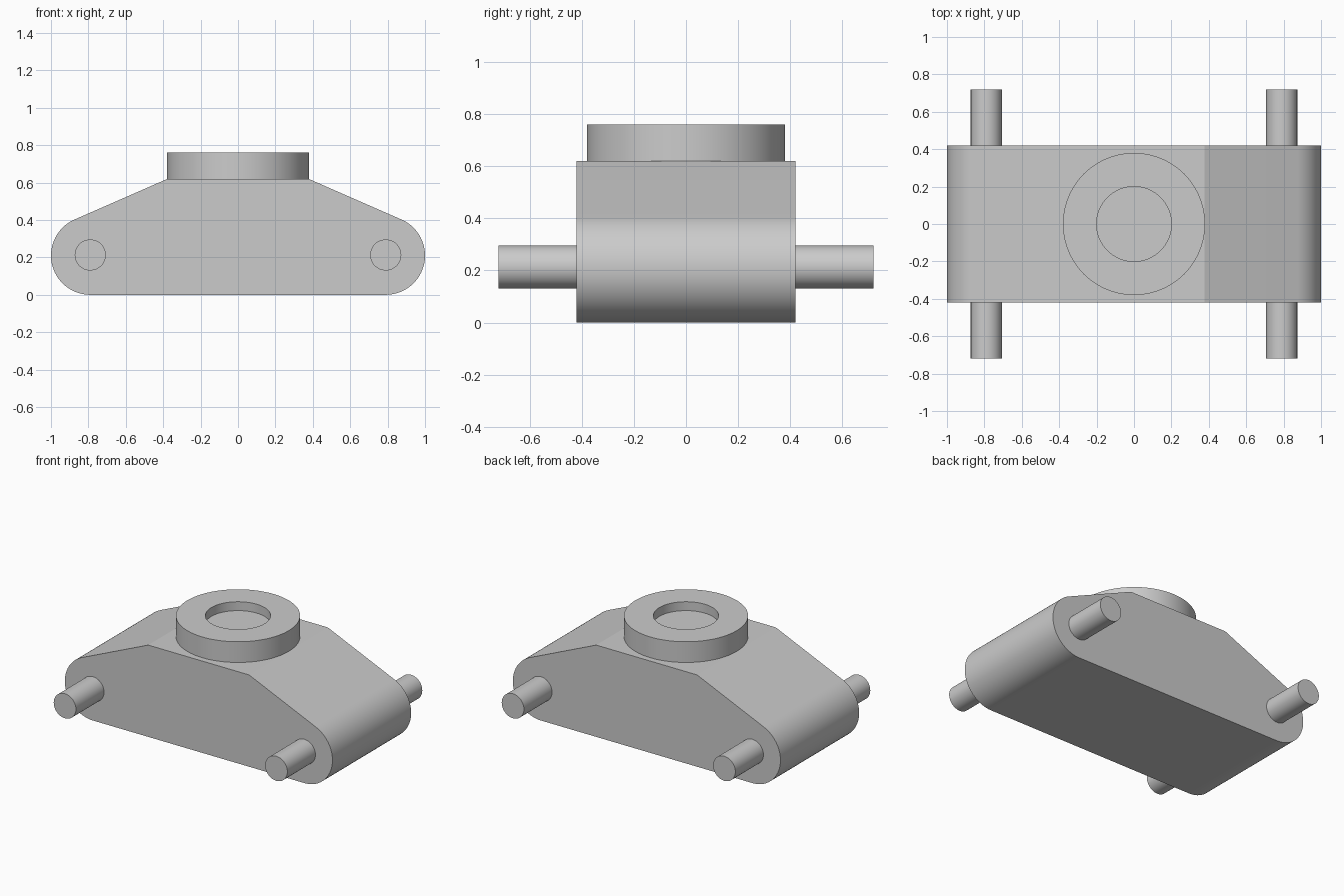
import bpy
import bmesh
from math import atan2, cos, sin, pi, radians, hypot, acos

cube = bpy.data.objects.get("Cube")
if cube:
    bpy.data.objects.remove(cube, do_unlink=True)

# Single grey finish
GREY = (0.6, 0.6, 0.6, 1)
grey = bpy.data.materials.new("grey_metal")
grey.use_nodes = True
grey.diffuse_color = GREY
grey.node_tree.nodes["Principled BSDF"].inputs["Base Color"].default_value = GREY

END_X, END_R = 0.79, 0.21      # rounded ends
TOP_X, TOP_Z = 0.377, 0.62     # flat top
HALF_DEPTH, PIN_REACH = 0.42, 0.72


def finish(name, bm):
    """Turn a bmesh into a shaded, coloured object."""
    bmesh.ops.recalc_face_normals(bm, faces=bm.faces)
    mesh = bpy.data.meshes.new(name)
    bm.to_mesh(mesh)
    bm.free()
    mesh.materials.append(grey)
    obj = bpy.data.objects.new(name, mesh)
    bpy.context.collection.objects.link(obj)
    bpy.ops.object.select_all(action="DESELECT")
    obj.select_set(True)
    bpy.context.view_layer.objects.active = obj
    bpy.ops.object.shade_smooth_by_angle(angle=radians(20))
    return obj


def extrude_y(name, outline, half):
    """Extrude an xz outline evenly to both sides of y = 0."""
    bm = bmesh.new()
    face = bm.faces.new([bm.verts.new((x, -half, z)) for x, z in outline])
    new = bmesh.ops.extrude_face_region(bm, geom=[face])["geom"]
    verts = [v for v in new if isinstance(v, bmesh.types.BMVert)]
    bmesh.ops.translate(bm, verts=verts, vec=(0, 2 * half, 0))
    return finish(name, bm)


def arc(cx, cz, r, start, end, steps):
    angles = [start + (end - start) * i / steps for i in range(steps + 1)]
    return [(cx + r * cos(a), cz + r * sin(a)) for a in angles]


# Body: flat base, round ends, slopes tangent to the ends
dx, dz = TOP_X - END_X, TOP_Z - END_R
tangent = atan2(dz, dx) - acos(END_R / hypot(dx, dz))
right_half = arc(END_X, END_R, END_R, -pi / 2, tangent, 32) + [(TOP_X, TOP_Z)]
left_half = [(-x, z) for x, z in reversed(right_half)]
extrude_y("body", right_half + left_half, HALF_DEPTH)

# Pins passing through both ends
for side, x in (("left", END_X), ("right", -END_X)):
    extrude_y(side + "_pin", arc(x, 0.213, 0.083, 0, 2 * pi, 48)[:-1], PIN_REACH)

# Round collar with a shallow recess, turned about z
profile = [(0, 0.7), (0.2, 0.7), (0.2, 0.76), (0.38, 0.76), (0.38, TOP_Z), (0, TOP_Z)]
bm = bmesh.new()
points = [bm.verts.new((r, 0, z)) for r, z in profile]
edges = [bm.edges.new(pair) for pair in zip(points, points[1:])]
bmesh.ops.spin(bm, geom=points + edges, cent=(0, 0, 0), axis=(0, 0, 1),
               angle=2 * pi, steps=96)
bmesh.ops.remove_doubles(bm, verts=bm.verts, dist=0.0001)
finish("collar", bm)
